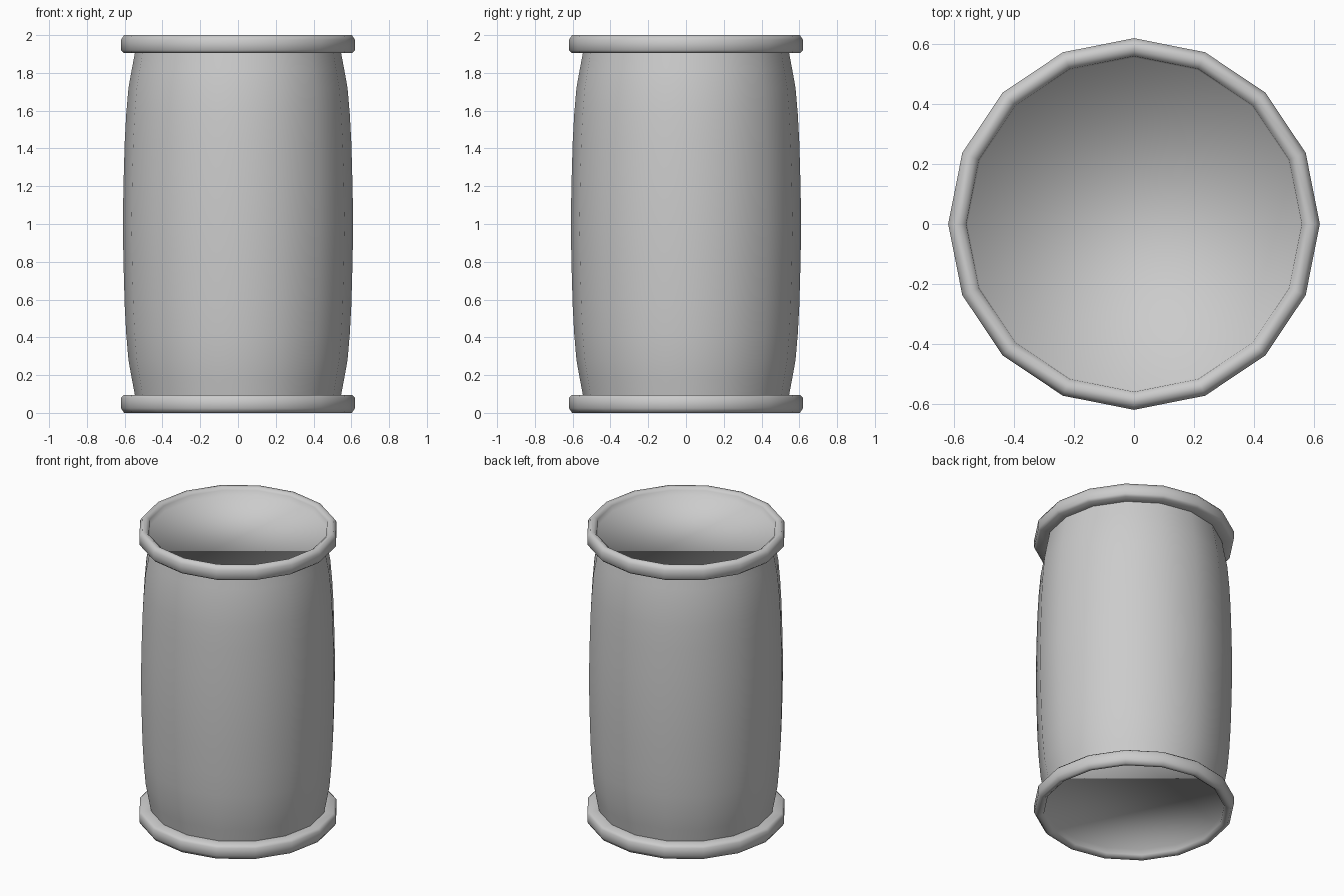
import bpy, bmesh, math

if "Cube" in bpy.data.objects:
    bpy.data.objects.remove(bpy.data.objects["Cube"])

SIDES = 16

def lathe(name, profile, cap_end=False, flip=False):
    """Revolve (radius, z) points round z; flip mirrors the part about z = 1."""
    bm = bmesh.new()
    rings = []
    for r, z in profile:
        z = 2 - z if flip else z
        rings.append([bm.verts.new((r * math.cos(a), r * math.sin(a), z))
                      for a in (2 * math.pi * i / SIDES for i in range(SIDES))])
    for lo, hi in zip(rings, rings[1:]):
        for i in range(SIDES):
            j = (i + 1) % SIDES
            bm.faces.new((lo[i], lo[j], hi[j], hi[i]))
    if cap_end:
        bm.faces.new(rings[-1])
    if flip:
        bmesh.ops.reverse_faces(bm, faces=bm.faces[:])
    for f in bm.faces:
        f.smooth = True
    me = bpy.data.meshes.new(name)
    bm.to_mesh(me)
    bm.free()
    ob = bpy.data.objects.new(name, me)
    bpy.context.collection.objects.link(ob)
    return ob

# bulging barrel wall
half = [(0.545, 0.09), (0.562, 0.18), (0.58, 0.28), (0.592, 0.42),
        (0.60, 0.57), (0.606, 0.78)]
lathe("barrel_wall", half + [(0.61, 1.0)] + [(r, 2 - z) for r, z in reversed(half)])

# rounded rims, each closed by a shallow recessed lid
rim = [(0.54, 1.905), (0.605, 1.905), (0.62, 1.92), (0.62, 1.975),
       (0.603, 2.0), (0.58, 2.0), (0.56, 1.985), (0.555, 1.95)]
lathe("top_rim_and_lid", rim, cap_end=True)
lathe("bottom_rim_and_base", rim, cap_end=True, flip=True)
